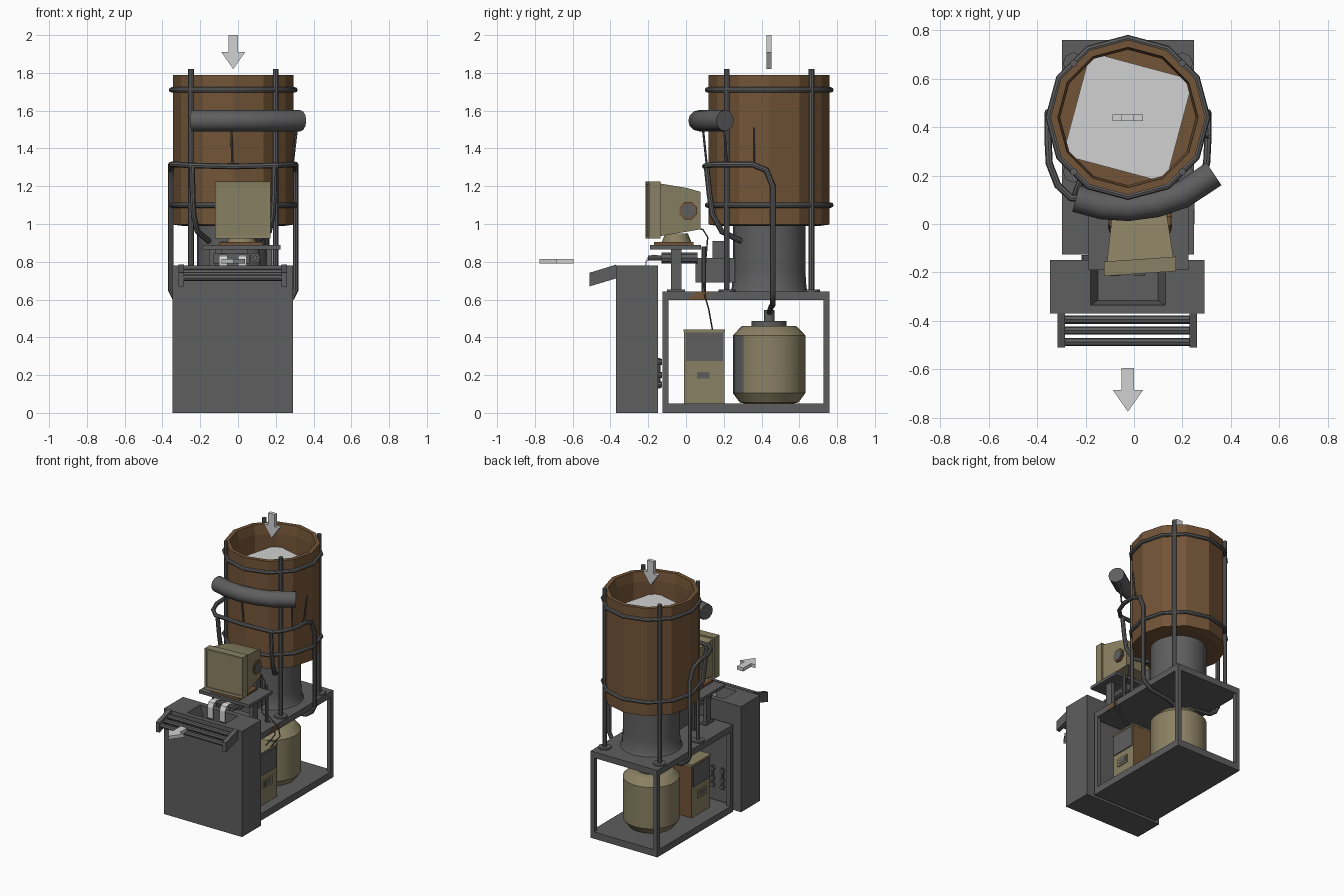
import bpy, bmesh, math
from mathutils import Vector, Matrix

if "Cube" in bpy.data.objects:
    bpy.data.objects.remove(bpy.data.objects["Cube"])

def mat(name, c):
    m = bpy.data.materials.new(name)
    m.diffuse_color = (*c, 1)
    m.use_nodes = True
    m.node_tree.nodes["Principled BSDF"].inputs["Base Color"].default_value = m.diffuse_color
    return m

GREY = mat("dark_grey", (.112, .112, .115))
BROWN = mat("rust_brown", (.17, .088, .038))
TAN = mat("olive_tan", (.255, .22, .125))
WHITE = mat("light_grey", (.64, .64, .64))
CX, CY = -.025, .44          # drum axis

def finish(name, bm, m, smooth=False):
    bmesh.ops.recalc_face_normals(bm, faces=bm.faces)
    me = bpy.data.meshes.new(name)
    bm.to_mesh(me)
    bm.free()
    o = bpy.data.objects.new(name, me)
    bpy.context.collection.objects.link(o)
    me.materials.append(m)
    if smooth:
        soften(o)
    return o

def soften(o):
    bpy.ops.object.select_all(action='DESELECT')
    o.select_set(True)
    bpy.context.view_layer.objects.active = o
    bpy.ops.object.shade_smooth_by_angle(angle=math.radians(35))

def loft(name, rings, m, smooth=False):
    """Join rings of points into a closed skin with end caps."""
    bm = bmesh.new()
    rs = [[bm.verts.new(p) for p in r] for r in rings]
    n = len(rs[0])
    for a, b in zip(rs, rs[1:]):
        for i in range(n):
            bm.faces.new((a[i], a[(i + 1) % n], b[(i + 1) % n], b[i]))
    bm.faces.new(rs[0])
    bm.faces.new(rs[-1])
    return finish(name, bm, m, smooth)

def box(name, x0, x1, y0, y1, z0, z1, m=GREY):
    q = [(x0, y0), (x1, y0), (x1, y1), (x0, y1)]
    return loft(name, [[(x, y, z) for x, y in q] for z in (z0, z1)], m)

def lathe(name, prof, n, m=GREY, x=CX, y=CY, smooth=True):
    ang = [2 * math.pi * i / n for i in range(n)]
    return loft(name, [[(x + r * math.cos(a), y + r * math.sin(a), z) for a in ang]
                       for r, z in prof], m, smooth)

def tube(name, pts, r, m=GREY, closed=False, res=2):
    cu = bpy.data.curves.new(name, 'CURVE')
    cu.dimensions = '3D'
    cu.bevel_depth, cu.bevel_resolution, cu.use_fill_caps = r, res, True
    s = cu.splines.new('POLY')
    s.points.add(len(pts) - 1)
    for p, q in zip(s.points, pts):
        p.co = (*q, 1)
    s.use_cyclic_u = closed
    o = bpy.data.objects.new(name, cu)
    bpy.context.collection.objects.link(o)
    bpy.ops.object.select_all(action='DESELECT')
    o.select_set(True)
    bpy.context.view_layer.objects.active = o
    bpy.ops.object.convert(target='MESH')
    o = bpy.context.view_layer.objects.active
    o.data.materials.clear()
    o.data.materials.append(m)
    soften(o)
    return o

# front cabinet with sunken tray in the top
bm = bmesh.new()
bmesh.ops.create_cube(bm, size=1, matrix=Matrix.Translation((-.027, -.259, .39)) @ Matrix.Diagonal((.638, .222, .78, 1)))
top = max(bm.faces, key=lambda f: f.calc_center_median().z)
hole = bmesh.ops.inset_individual(bm, faces=[top], thickness=.02)
for v, s in [(v, v.co) for v in top.verts]:
    v.co.x = -.18 if s.x < -.027 else .13
    v.co.y = -.335 if s.y < -.259 else -.185
down = bmesh.ops.extrude_discrete_faces(bm, faces=[top])['faces'][0]
for v in down.verts:
    v.co.z -= .1
    v.co.x = -.025 + (v.co.x + .025) * .8
    v.co.y += .02 if v.co.y < -.26 else 0
finish("front_cabinet", bm, GREY)

# sloped roller shelf
side = [(-.51, .742), (-.37, .785), (-.37, .712), (-.51, .67)]
for i, x in enumerate((-.315, .23)):
    loft(f"shelf_side_{i}", [[(x + d, y, z) for y, z in side] for d in (0, .03)], GREY)
for i, (y, z) in enumerate(((-.395, .745), (-.44, .73), (-.487, .715))):
    tube(f"shelf_roller_{i}", [(-.3, y, z), (.245, y, z)], .017)

# sockets on the back of the cabinet
for i, x in enumerate((-.2, -.12)):
    for z in (.15, .2, .27):
        tube(f"socket_{i}_{z}", [(x, -.15, z), (x, -.128, z)], .016)
    tube(f"socket_rail_{i}", [(x, -.142, .13), (x, -.142, .29)], .008)

# support frame
box("frame_base", -.297, .247, -.125, .76, 0, .05)
box("frame_top", -.297, .247, -.125, .76, .597, .642)
for i, x in enumerate((-.297, .217)):
    for j, y in enumerate((-.125, .728)):
        box(f"frame_post_{i}{j}", x, x + .03, y, y + .032, .05, .6)
loft("rust_patch", [[(x, y, z) for y, z in ((-.0, .598), (.1, .598), (.125, .641), (.06, .641))]
                    for x in (.245, .249)], BROWN)

# control box under the frame: rusty back, grey side panel, slot
o = box("control_box", -.19, .175, -.01, .205, .05, .43, TAN)
o.data.materials.append(BROWN)
for p in o.data.polygons:
    p.material_index = 1 if p.normal.y > .5 else 0
box("control_box_lid", -.195, .18, -.012, .207, .43, .442, TAN)
for i, x in enumerate((-.197, .172)):
    box(f"side_panel_{i}", x, x + .01, 0, .195, .275, .425)
    box(f"slot_frame_{i}", x, x + .01, .042, .14, .17, .23, TAN)
    box(f"slot_{i}", x - .002, x + .012, .058, .125, .183, .217)

# storage barrel, grimy towards the front
o = lathe("barrel", [(.13, .05), (.155, .055), (.192, .105), (.192, .41), (.15, .455), (.14, .46)], 24, TAN)
o.data.materials.append(GREY)
for p in o.data.polygons:
    if p.normal.y < -.75:
        p.material_index = 1
lathe("barrel_cap", [(.093, .45), (.093, .487)], 16)
lathe("barrel_neck", [(.028, .48), (.028, .545)], 12)

# pedestal and big open drum
lathe("pedestal", [(.21, .64), (.198, .66), (.192, .75), (.192, 1.0)], 24)
lathe("drum", [(.27, .99), (.32, .997), (.32, 1.79), (.29, 1.79), (.28, 1.72), (.28, 1.5)], 12, BROWN, smooth=False)

# pale filling, a rounded square turned in the drum
R = Matrix.Rotation(math.radians(-15), 3, 'Z')
sq = []
for k in range(4):
    cx, cy = ((1, 1), (-1, 1), (-1, -1), (1, -1))[k]
    for j in range(5):
        a = math.pi / 2 * (k + j / 4)
        sq.append(R @ Vector((cx * .16 + .06 * math.cos(a), cy * .16 + .06 * math.sin(a), 0)))
loft("drum_filling", [[p + Vector((CX, CY, z)) for p in sq] for z in (1.45, 1.62)], WHITE)

# drum cage: hoops, uprights, feet
for i, z in enumerate((1.1, 1.71)):
    tube(f"drum_hoop_{i}", [(CX + .327 * math.cos(a), CY + .327 * math.sin(a), z)
                            for a in [math.pi / 6 * k for k in range(12)]], .014, closed=True)
for i, sx in enumerate((-1, 1)):
    for j, sy in enumerate((-1, 1)):
        x, y = CX + sx * .224, CY + sy * .224
        tube(f"drum_upright_{i}{j}", [(x, y, .64), (x, y, 1.82)], .015)
        lathe(f"upright_foot_{i}{j}", [(.045, .64), (.045, .652)], 8, x=x, y=y)

# fat bent duct in front of the drum with thin stays
tube("front_duct", [(-.24, .105, 1.547), (-.13, .075, 1.547), (-.025, .068, 1.547), (.09, .083, 1.547),
                    (.2, .12, 1.547), (.33, .207, 1.547)], .056, res=4)
tube("duct_stay_front", [(-.03, .11, 1.31), (-.035, .09, 1.5)], .006)
tube("duct_stay_right", [(.29, .36, 1.32), (.312, .36, 1.51)], .006)
tube("duct_stay_side", [(.29, .22, 1.31), (.3, .2, 1.52)], .006)

# pipe loop round the drum, down both sides to the barrel
half = [(.235, .108, 1.31), (.29, .16, 1.315), (.325, .25, 1.315), (.33, .35, 1.315), (.33, .425, 1.285),
        (.33, .46, 1.2), (.33, .46, .65), (.31, .46, .61), (.26, .46, .572), (.1, .45, .56), (0, .44, .525)]
left = [(CX - x, y, z) for x, y, z in half]
right = [(CX + x, y, z) for x, y, z in half]
tube("pipe_loop", left[::-1] + [(CX, .1, 1.305)] + right, .015)
for s in (-1, 1):
    tube(f"drop_pipe_{s}", [(CX + s * x, y, z) for x, y, z in
                            ((.218, .108, 1.31), (.215, .125, 1.15), (.21, .14, 1.05), (.19, .19, .96), (.13, .29, .91))], .015)

# pedestal machinery between table and drum
box("pump_block", -.11, .06, .05, .26, .69, .82)
box("pump_head", -.09, .05, .14, .22, .82, .91)
tube("pump_shaft", [(.09, -.13, .82), (.09, .06, .82)], .028)
tube("pump_shaft_tip", [(.09, -.2, .82), (.09, -.12, .82)], .014)
box("strip_feeder", -.13, .06, -.12, .05, .79, .845)

# table for the display
box("table", -.187, .225, -.19, .08, .866, .888)
for i, x in enumerate((-.15, .15)):
    box(f"table_leg_{i}", x, x + .03, -.08, -.025, .64, .87)
    box(f"table_foot_{i}", x - .01, x + .04, -.1, -.005, .64, .652)
    tube(f"table_rod_{i}", [(x + .02, .095, .64), (x + .02, .095, .88)], .012)

# display housing: front slab, tapered back, base, side vents
def rect(y, x0, x1, z0, z1):
    return [(x, y + (x - .025) * .07, z) for x, z in ((x0, z0), (x1, z0), (x1, z1), (x0, z1))]
loft("display_front", [rect(-.196, -.11, .16, .94, 1.21), rect(-.203, -.11, .16, .94, 1.21),
                       rect(-.205, -.123, .173, .922, 1.225), rect(-.145, -.123, .173, .922, 1.225)], TAN)
loft("display_back", [rect(-.15, -.112, .163, .935, 1.215), rect(0, -.095, .14, .96, 1.19),
                      rect(.07, -.085, .13, .972, 1.17)], TAN)
box("display_base", -.1, .13, -.17, .04, .888, .905, BROWN)
lathe("display_swivel", [(.08, .9), (.06, .95)], 12, TAN, .02, -.05)
for i, x in enumerate((-.104, .138)):
    c = [(.05 * math.cos(k * math.pi / 4 + .39), .05 * math.sin(k * math.pi / 4 + .39)) for k in range(8)]
    loft(f"display_vent_{i}", [[(x + d, .012 + a, 1.07 + b) for a, b in c] for d in (0, .014)], BROWN)
    loft(f"vent_core_{i}", [[(x + d, .012 + a * .75, 1.07 + b * .75) for a, b in c] for d in (-.004, .018)], GREY)

# cables from display to control box
for i, x in enumerate((.08, .12)):
    tube(f"cable_{i}", [(x, .06, .98), (x, .09, .97), (x + .02, .115, .93), (x + .05, .095, .7),
                        (x + .14, .1, .62), (x + .14, .12, .55), (x + .05, .14, .44)], .004, res=1)

# paper strips curling into the tray
prof = [(-.1, .825), (-.17, .838), (-.2, .83), (-.215, .8), (-.215, .72)]
for i, x in enumerate((-.1, .0)):
    loft(f"paper_strip_{i}", [[(x + d, y, z) for y, z in prof + [(y + .006, z - .006) for y, z in prof[::-1]]]
                              for d in (0, .045)], WHITE)

# flow arrows
arrow = [(0, 0), (.063, .09), (.026, .09), (.026, .18), (-.026, .18), (-.026, .09), (-.063, .09)]
loft("input_arrow", [[(CX + a, y, 1.82 + b) for a, b in arrow] for y in (.425, .452)], WHITE)
loft("output_arrow", [[(CX + a, -.775 + b, z) for a, b in arrow] for z in (.79, .815)], WHITE)
